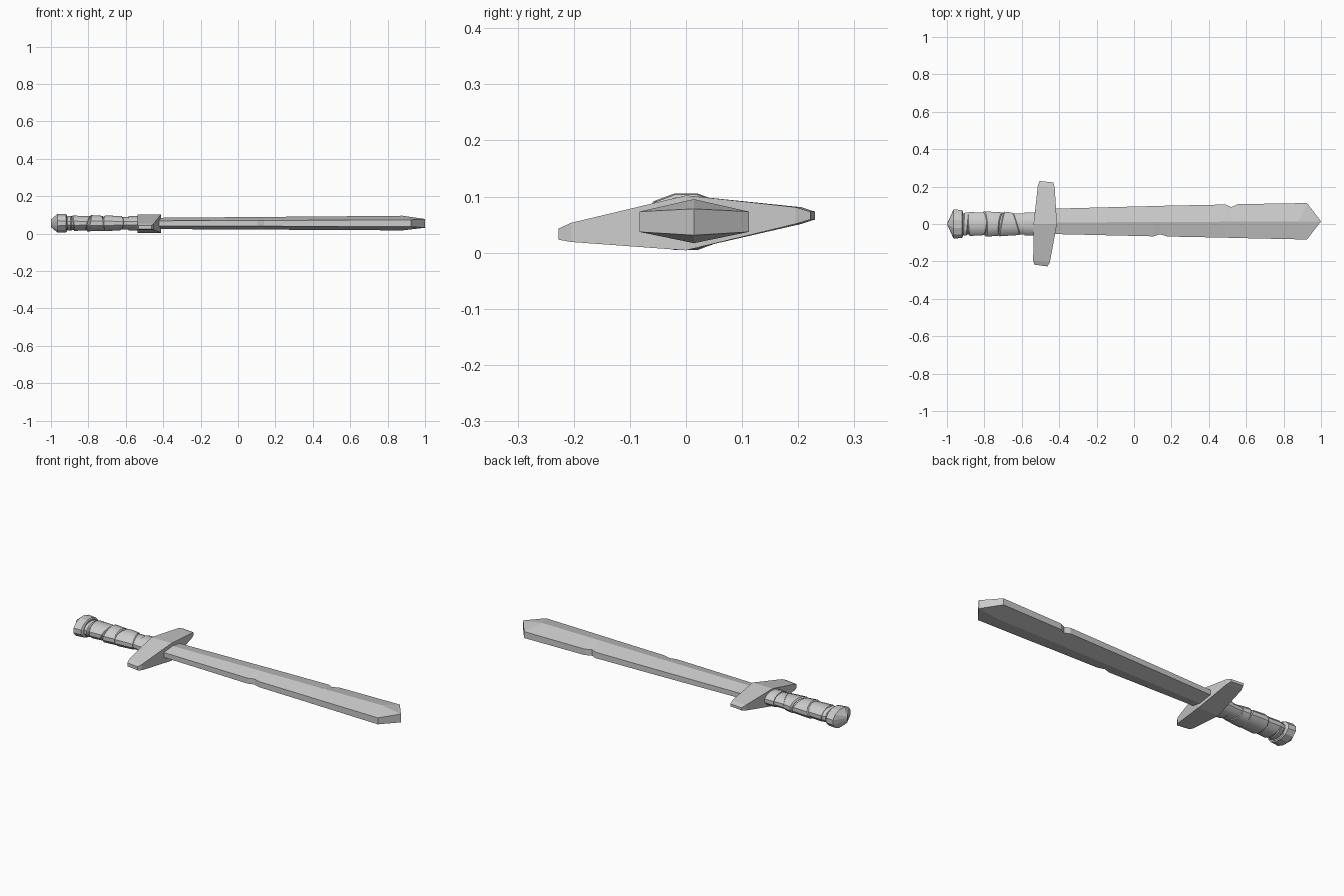
import bpy, bmesh
from math import sin, cos, pi

if "Cube" in bpy.data.objects:
    bpy.data.objects.remove(bpy.data.objects["Cube"])


def loft(name, rings, smooth=False):
    """Skin a list of equal-length point rings and cap both ends."""
    bm = bmesh.new()
    rows = [[bm.verts.new(p) for p in ring] for ring in rings]
    n = len(rows[0])
    for a, b in zip(rows, rows[1:]):
        for i in range(n):
            j = (i + 1) % n
            bm.faces.new((a[i], a[j], b[j], b[i]))
    bm.faces.new(rows[0])
    bm.faces.new(rows[-1])
    bmesh.ops.remove_doubles(bm, verts=bm.verts, dist=0.0005)
    bmesh.ops.recalc_face_normals(bm, faces=bm.faces)
    mesh = bpy.data.meshes.new(name)
    bm.to_mesh(mesh)
    bm.free()
    obj = bpy.data.objects.new(name, mesh)
    bpy.context.collection.objects.link(obj)
    if smooth:
        bpy.context.view_layer.objects.active = obj
        obj.select_set(True)
        bpy.ops.object.shade_smooth_by_angle(angle=0.6)
        obj.select_set(False)
    return obj


def oval(x, ry, rz, tilt=0.0, n=12, y0=0.0, z0=0.055, twist=0.0):
    """Oval ring around the x axis, slanted along x by tilt."""
    ring = []
    for i in range(n):
        a = 2 * pi * (i + 0.5) / n
        ring.append((x + tilt * cos(a - twist), y0 + ry * cos(a), z0 + rz * sin(a)))
    return ring


# blade: six-sided section with a central ridge and two chipped edges
def blade_ring(x, y_low, y_high):
    t = (x + 0.45) / 1.35
    top, bottom = 0.084 + 0.011 * t, 0.024 - 0.007 * t
    e_top, e_low = 0.068 + 0.005 * t, 0.041 - 0.004 * t
    mid = 0.008 + 0.006 * t
    return [(x, mid, top), (x, y_high, e_top), (x, y_high, e_low),
            (x, mid, bottom), (x, y_low, e_low), (x, y_low, e_top)]


stations = [(-0.46, -0.053, 0.081), (0.105, -0.066, 0.096), (0.14, -0.055, 0.097),
            (0.18, -0.067, 0.098), (0.49, -0.073, 0.104), (0.52, -0.074, 0.09),
            (0.555, -0.075, 0.106), (0.925, -0.083, 0.112)]
tip_hi, tip_lo = (1.0, 0.014, 0.078), (1.0, 0.014, 0.031)
last = blade_ring(*stations[-1])
last[0] = (0.88, last[0][1], last[0][2])
last[3] = (0.88, last[3][1], last[3][2])
loft("blade", [blade_ring(*s) for s in stations[:-1]] + [last]
     + [[tip_hi, tip_hi, tip_lo, tip_lo, tip_lo, tip_hi]])

# guard: tapered bar, (left x, left y, right x, right y, bottom z, top z)
guard = [(-0.533, -0.217, -0.463, -0.227, 0.023, 0.043),
         (-0.539, -0.195, -0.45, -0.205, 0.019, 0.053),
         (-0.537, 0.0, -0.412, 0.0, 0.004, 0.102),
         (-0.514, 0.205, -0.424, 0.195, 0.051, 0.081),
         (-0.504, 0.230, -0.431, 0.222, 0.059, 0.073)]
loft("guard", [[(xl, yl, zb), (xr, yr, zb), (xr, yr, zt), (xl, yl, zt)]
               for xl, yl, xr, yr, zb, zt in guard])

# grip core
loft("grip", [oval(-0.95, 0.058, 0.037), oval(-0.50, 0.058, 0.034)], True)

# slanted overlapping leather wraps: x start, x end, radii at each end, tilts
wraps = [(-0.915, -0.885, 0.062, 0.064, 0.004, 0.006),
         (-0.885, -0.795, 0.066, 0.062, -0.006, 0.014),
         (-0.80, -0.705, 0.070, 0.064, 0.012, -0.016),
         (-0.71, -0.625, 0.068, 0.061, -0.014, 0.018)]
for k, (x0, x1, r0, r1, t0, t1) in enumerate(wraps):
    loft(f"wrap_{k + 1}", [oval(x0, r0 - 0.006, r0 * 0.62 - 0.006, t0, twist=k),
                           oval(x0 + 0.006, r0, r0 * 0.64, t0, twist=k),
                           oval(x1 - 0.006, r1, r1 * 0.64, t1, twist=k),
                           oval(x1, r1 - 0.006, r1 * 0.64 - 0.006, t1, twist=k)], True)

# collar beside the guard
loft("collar", [oval(-0.585, 0.063, 0.039), oval(-0.52, 0.063, 0.039)], True)

# pommel: faceted cap closing to a short upright ridge
loft("pommel", [oval(-1.0, 0.0, 0.021), oval(-0.965, 0.081, 0.052),
                oval(-0.92, 0.077, 0.05), oval(-0.915, 0.068, 0.044)])
